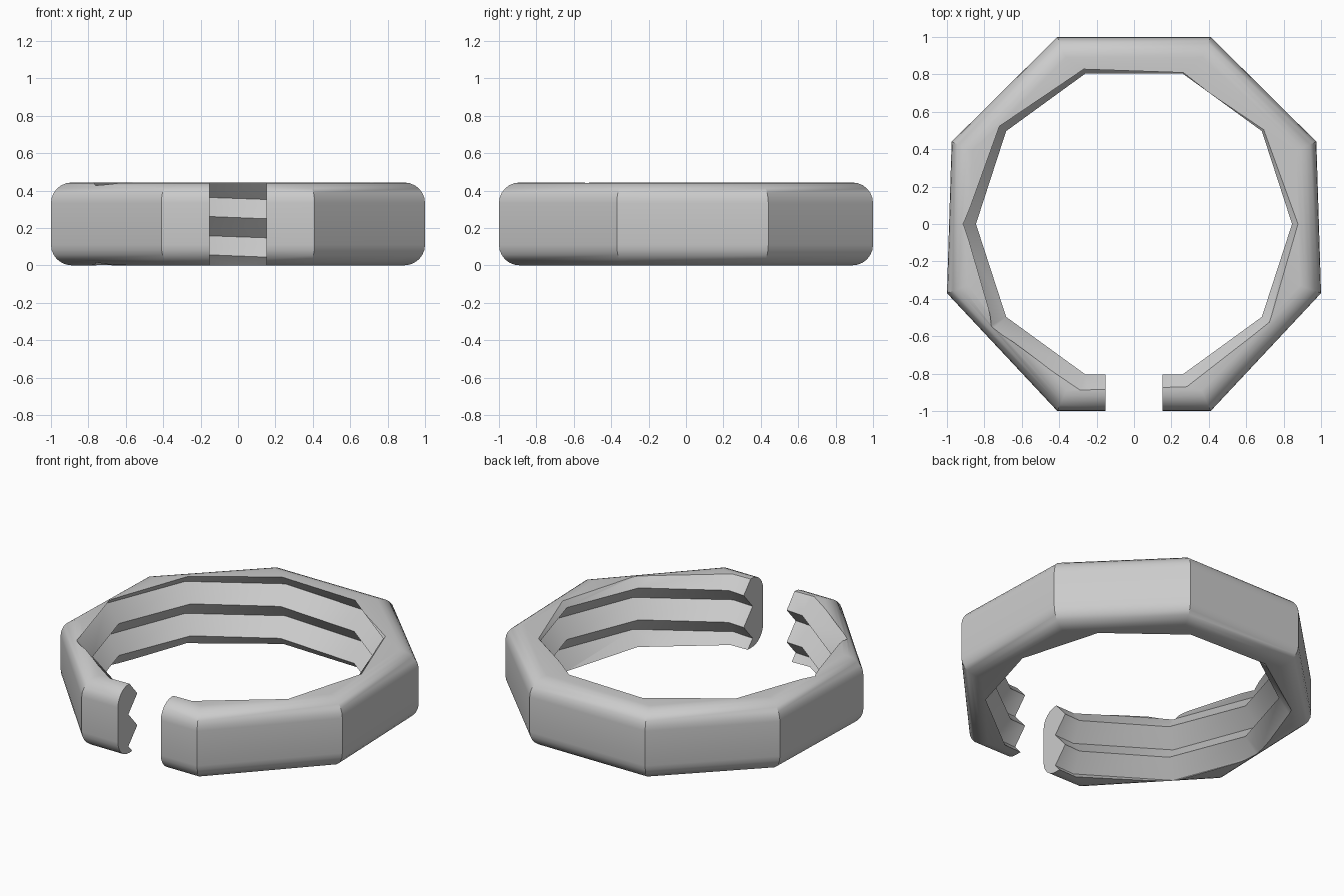
import bpy, bmesh, math
from mathutils import Vector

if "Cube" in bpy.data.objects:
    bpy.data.objects.remove(bpy.data.objects["Cube"])

HEIGHT, ROUND, STEPS = 0.443, 0.11, 6
CREST, ROOT, PITCH, PHASE = 0.845, 0.94, 0.205, 0.05
SIDES, LENGTH = 10, 50

metal = bpy.data.materials.new("plain grey")
metal.use_nodes = True
grey = (0.6, 0.6, 0.6, 1)
metal.diffuse_color = grey
metal.node_tree.nodes["Principled BSDF"].inputs["Base Color"].default_value = grey


def make_object(name, bm):
    bmesh.ops.recalc_face_normals(bm, faces=bm.faces)
    mesh = bpy.data.meshes.new(name)
    bm.to_mesh(mesh)
    bm.free()
    mesh.materials.append(metal)
    obj = bpy.data.objects.new(name, mesh)
    bpy.context.collection.objects.link(obj)
    return obj


def inset(points, d):
    """Move every side of a counterclockwise polygon inward by d."""
    result = []
    for i, p in enumerate(points):
        a = (p - points[i - 1]).normalized()
        b = (points[(i + 1) % len(points)] - p).normalized()
        na, nb = Vector((-a.y, a.x)), Vector((-b.y, b.x))
        result.append(p + (na + nb) * d / (1 + na.dot(nb)))
    return result


# Octagonal body with rounded upper and lower rims
right = [Vector(p) for p in ((0.41, -1), (1, -0.37), (0.975, 0.44), (0.41, 1))]
outline = right + [Vector((-p.x, p.y)) for p in reversed(right)]
arc = [math.pi / 2 * i / STEPS for i in range(STEPS + 1)]
profile = [(ROUND * (1 - math.sin(a)), ROUND * (1 - math.cos(a))) for a in arc]
profile += [(d, HEIGHT - z) for d, z in reversed(profile)]
bm = bmesh.new()
rings = [[bm.verts.new((p.x, p.y, z)) for p in inset(outline, d)] for d, z in profile]
for low, high in zip(rings, rings[1:]):
    for i in range(len(low)):
        j = (i + 1) % len(low)
        bm.faces.new((low[i], low[j], high[j], high[i]))
bm.faces.new(rings[0])
bm.faces.new(rings[-1])
body = make_object("split_octagon_ring", bm)

# Ten-sided helical core that cuts the inner thread
bm = bmesh.new()
start = PHASE - 2.25 * PITCH


def helix(radius, count, lift):
    turn = 2 * math.pi / SIDES
    return [bm.verts.new((radius * math.cos(k * turn), radius * math.sin(k * turn),
                          start + lift + PITCH * k / SIDES)) for k in range(count)]


crest = helix(CREST, LENGTH + SIDES + 1, 0)
root = helix(ROOT, LENGTH + 1, PITCH / 2)
for k in range(LENGTH):
    n = k + SIDES
    bm.faces.new((crest[k], crest[k + 1], root[k + 1], root[k]))
    bm.faces.new((root[k], root[k + 1], crest[n + 1], crest[n]))
for k in (0, LENGTH):
    loop = crest[k:k + SIDES + 1] + [root[k]]
    hub = bm.verts.new((0, 0, start + PITCH * (k / SIDES + 0.5)))
    for i in range(len(loop)):
        bm.faces.new((loop[i - 1], loop[i], hub))
bmesh.ops.triangulate(bm, faces=bm.faces)
core = make_object("thread_cutter", bm)

# Block that opens the gap at the front
bm = bmesh.new()
bmesh.ops.create_cube(bm, size=1)
bmesh.ops.scale(bm, vec=(0.305, 1, 2), verts=bm.verts)
bmesh.ops.translate(bm, vec=(0, -0.95, 0.2), verts=bm.verts)
gap = make_object("gap_cutter", bm)

# Cut the body and drop the cutters
bpy.context.view_layer.objects.active = body
body.select_set(True)
for cutter in (core, gap):
    cut = body.modifiers.new(cutter.name, "BOOLEAN")
    cut.operation, cut.solver, cut.object = "DIFFERENCE", "EXACT", cutter
    bpy.ops.object.modifier_apply(modifier=cut.name)
for cutter in (core, gap):
    bpy.data.objects.remove(cutter)
bpy.ops.object.shade_smooth_by_angle(angle=math.radians(30))
